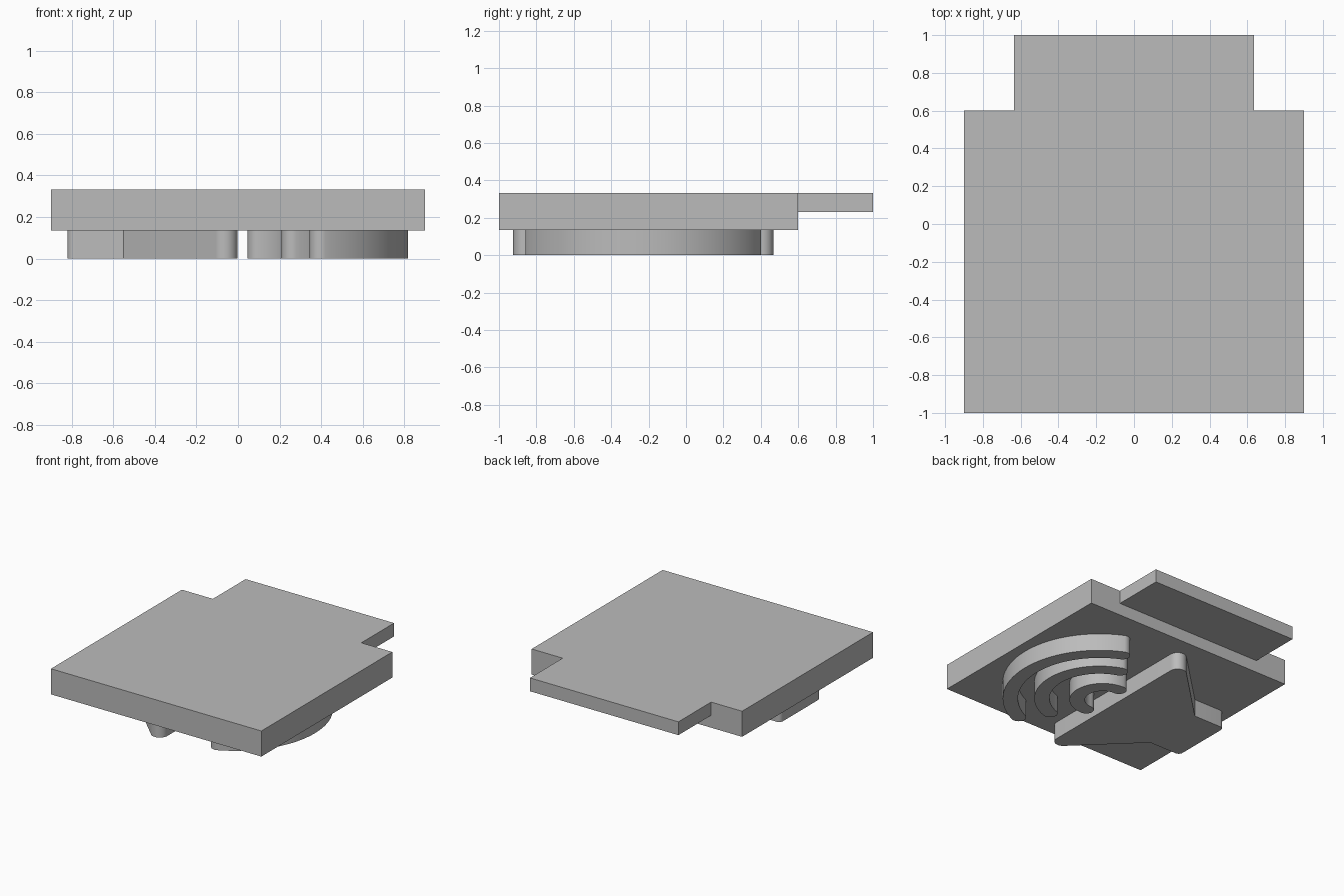
import bpy, bmesh, math

cube = bpy.data.objects.get("Cube")
if cube:
    bpy.data.objects.remove(cube, do_unlink=True)

grey = bpy.data.materials.new("plain_grey")
grey.use_nodes = True
color = (0.5, 0.5, 0.5, 1)
grey.diffuse_color = color
grey.node_tree.nodes["Principled BSDF"].inputs["Base Color"].default_value = color

MID_Y = -0.228      # symmetry line of the raised symbol
RELIEF = 0.135      # height of the raised symbol
TOP = 0.333


def arc(cx, cy, r, start, end, steps):
    """Points on an arc, angles in degrees."""
    angles = [math.radians(start + (end - start) * i / steps) for i in range(steps + 1)]
    return [(cx + r * math.cos(a), cy + r * math.sin(a)) for a in angles]


def extrude(name, outline, z0, z1):
    """Prism from a flat outline, with smooth curves and sharp corners."""
    bm = bmesh.new()
    face = bm.faces.new([bm.verts.new((x, y, z0)) for x, y in outline])
    up = bmesh.ops.extrude_face_region(bm, geom=[face])["geom"]
    bmesh.ops.translate(bm, vec=(0, 0, z1 - z0),
                        verts=[v for v in up if isinstance(v, bmesh.types.BMVert)])
    bmesh.ops.recalc_face_normals(bm, faces=bm.faces)
    mesh = bpy.data.meshes.new(name)
    bm.to_mesh(mesh)
    bm.free()
    mesh.materials.append(grey)
    obj = bpy.data.objects.new(name, mesh)
    bpy.context.collection.objects.link(obj)
    bpy.ops.object.select_all(action="DESELECT")
    obj.select_set(True)
    bpy.context.view_layer.objects.active = obj
    bpy.ops.object.shade_smooth_by_angle(angle=math.radians(30))
    return obj


def rectangle(x, y0, y1):
    return [(-x, y0), (x, y0), (x, y1), (-x, y1)]


# Thick plate and the thinner tab behind it
extrude("plate", rectangle(0.9, -1, 0.6), RELIEF, TOP)
extrude("back_tab", rectangle(0.635, 0.6, 1), 0.23, TOP)

# Horn symbol: rounded flare tip, waist corner, rounded box corner, mirrored
half = arc(-0.065, 0.633, 0.063, 0, 135, 16)
half.append((-0.55, 0.247))
half += arc(-0.785, 0.212, 0.035, 90, 180, 8)
horn = [(x, MID_Y + y) for x, y in half] + [(x, MID_Y - y) for x, y in reversed(half)]
extrude("horn_symbol", horn, 0, RELIEF)

# Wave bands with round ends: centre x, middle radius, half angle
HALF_WIDTH = 0.054
waves = {"small_wave": (0.1, 0.182, 90),
         "middle_wave": (0.13, 0.41, 71),
         "large_wave": (0.13, 0.635, 65)}
for name, (cx, r, spread) in waves.items():
    ends = [arc(cx, MID_Y, r, a, a, 1)[0] for a in (spread, -spread)]
    band = arc(cx, MID_Y, r + HALF_WIDTH, -spread, spread, 48)
    band += arc(*ends[0], HALF_WIDTH, spread, spread + 180, 16)[1:-1]
    band += arc(cx, MID_Y, r - HALF_WIDTH, spread, -spread, 48)
    band += arc(*ends[1], HALF_WIDTH, 180 - spread, 360 - spread, 16)[1:-1]
    extrude(name, band, 0, RELIEF)
